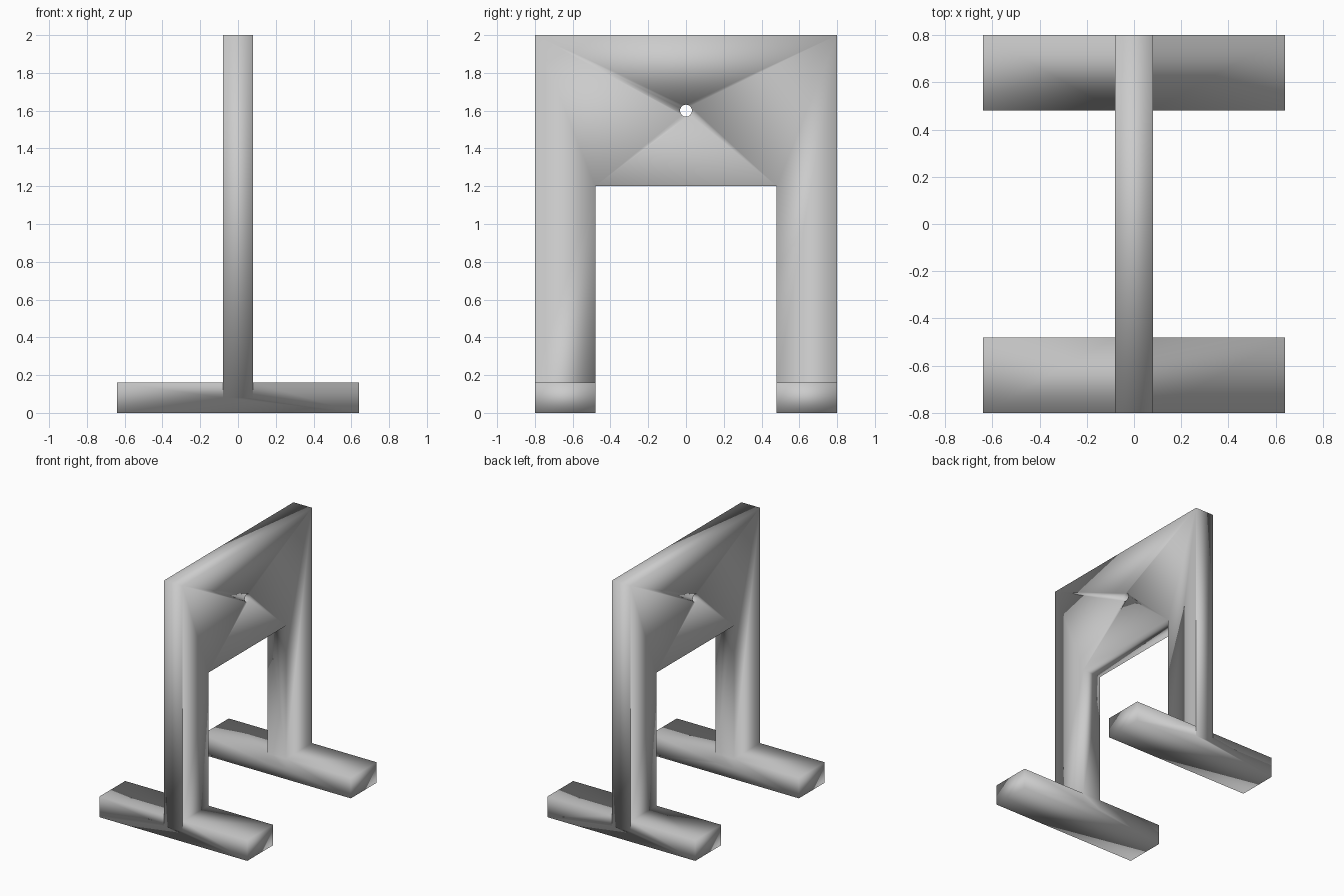
import bpy, bmesh, math

if "Cube" in bpy.data.objects:
    bpy.data.objects.remove(bpy.data.objects["Cube"])

HALF_T, HALF_W, INNER = 0.08, 0.8, 0.48   # panel half thickness, outer / inner half width
TOP, SILL, FOOT_H, FOOT_L = 2.0, 1.2, 0.16, 0.64
HOLE_Z, HOLE_R, SIDES = 1.6, 0.032, 16


def make_object(name, bm):
    bmesh.ops.recalc_face_normals(bm, faces=bm.faces)
    mesh = bpy.data.meshes.new(name)
    bm.to_mesh(mesh)
    bm.free()
    obj = bpy.data.objects.new(name, mesh)
    bpy.context.collection.objects.link(obj)
    return obj


# Upright frame: flat arch profile with a round hole, extruded along x
bm = bmesh.new()


def point(y, z):
    return bm.verts.new((-HALF_T, y, z))


corners = [point(HALF_W, TOP), point(-HALF_W, TOP), point(-INNER, SILL), point(INNER, SILL)]
ring = []
for i in range(SIDES):
    a = math.pi / 4 + math.tau * i / SIDES
    ring.append(point(HOLE_R * math.cos(a), HOLE_Z + HOLE_R * math.sin(a)))
step = SIDES // 4
for i in range(4):
    arc = [ring[(i * step + k) % SIDES] for k in range(step + 1)]
    bm.faces.new([corners[(i + 1) % 4], corners[i]] + arc)
for side, top, inner in ((1, corners[0], corners[3]), (-1, corners[1], corners[2])):
    bm.faces.new([top, inner, point(side * INNER, FOOT_H / 2), point(side * HALF_W, FOOT_H / 2)])
extruded = bmesh.ops.extrude_face_region(bm, geom=bm.faces[:])["geom"]
bmesh.ops.translate(bm, vec=(2 * HALF_T, 0, 0),
                    verts=[g for g in extruded if isinstance(g, bmesh.types.BMVert)])
frame = make_object("stand_frame", bm)

# Two feet, joined into the frame as one solid
for side, name in ((-1, "front_foot"), (1, "back_foot")):
    bm = bmesh.new()
    bmesh.ops.create_cube(bm, size=1)
    bmesh.ops.scale(bm, vec=(2 * FOOT_L, HALF_W - INNER, FOOT_H), verts=bm.verts)
    bmesh.ops.translate(bm, vec=(0, side * (HALF_W + INNER) / 2, FOOT_H / 2), verts=bm.verts)
    foot = make_object(name, bm)
    bpy.context.view_layer.objects.active = frame
    mod = frame.modifiers.new(name, "BOOLEAN")
    mod.operation, mod.solver, mod.object = "UNION", "EXACT", foot
    bpy.ops.object.modifier_apply(modifier=mod.name)
    bpy.data.objects.remove(foot)

# The whole stand is smooth shaded, edges included
for poly in frame.data.polygons:
    poly.use_smooth = True
